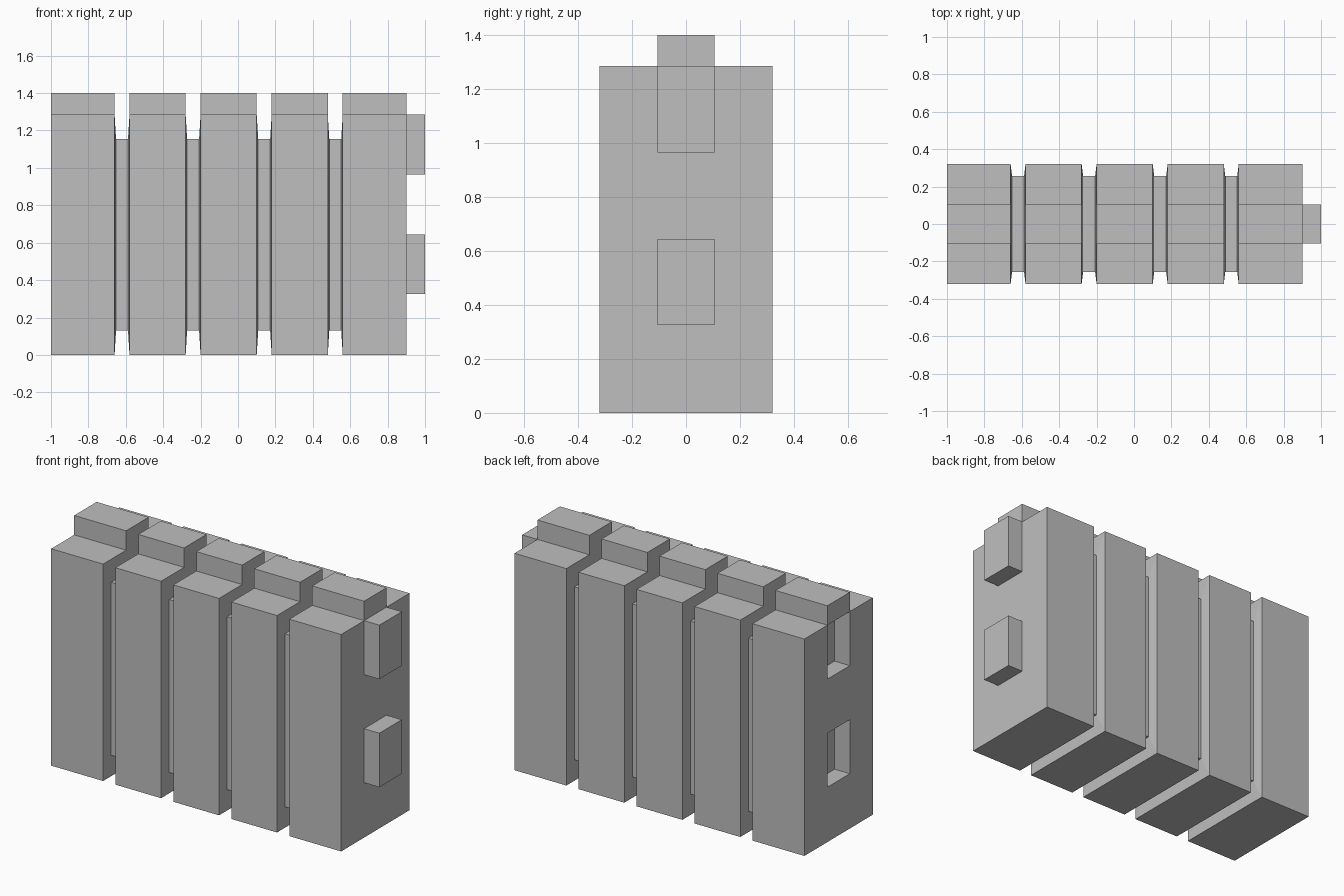
import bpy
import bmesh

if "Cube" in bpy.data.objects:
    bpy.data.objects.remove(bpy.data.objects["Cube"])

HALF_Y, TOP = 0.32, 1.285            # main block section
CORE_Y, CORE_Z = 0.256, (0.13, 1.155)  # recessed core section
PEG_Y, RIDGE_TOP = 0.105, 1.4
LEFT, RIGHT, DEPTH = -1.0, 0.9, 0.1
SLANT = 0.008
GROOVES = [(-0.66 + 0.38 * i, -0.58 + 0.38 * i) for i in range(4)]
PEGS_Z = [(0.325, 0.645), (0.965, TOP)]

grey = bpy.data.materials.new("light grey")
grey.use_nodes = True
colour = (0.52, 0.52, 0.52, 1)
grey.diffuse_color = colour
grey.node_tree.nodes["Principled BSDF"].inputs["Base Color"].default_value = colour


def loft(name, sections):
    """Join rectangular sections (x, half width, bottom, top) along x."""
    bm = bmesh.new()
    rings = [[bm.verts.new((x, y, z)) for y, z in
              ((-w, low), (w, low), (w, high), (-w, high))]
             for x, w, low, high in sections]
    for a, b in zip(rings, rings[1:]):
        for i in range(4):
            j = (i + 1) % 4
            bm.faces.new((a[i], a[j], b[j], b[i]))
    bm.faces.new(rings[0])
    bm.faces.new(rings[-1])
    bmesh.ops.recalc_face_normals(bm, faces=bm.faces)
    mesh = bpy.data.meshes.new(name)
    bm.to_mesh(mesh)
    bm.free()
    mesh.materials.append(grey)
    obj = bpy.data.objects.new(name, mesh)
    bpy.context.collection.objects.link(obj)
    return obj


def box(name, x0, x1, w, low, high):
    return loft(name, [(x0, w, low, high), (x1, w, low, high)])


# Body: five slabs joined by a recessed core
sections = [(LEFT, HALF_Y, 0, TOP)]
for a, b in GROOVES:
    sections += [(a, HALF_Y, 0, TOP),
                 (a + SLANT, CORE_Y, *CORE_Z),
                 (b - SLANT, CORE_Y, *CORE_Z),
                 (b, HALF_Y, 0, TOP)]
sections.append((RIGHT, HALF_Y, 0, TOP))
body = loft("body", sections)

# Ridge block on top of each slab
starts = [LEFT] + [b for a, b in GROOVES]
ends = [a for a, b in GROOVES] + [RIGHT]
for i, (x0, x1) in enumerate(zip(starts, ends), 1):
    box(f"top_ridge_{i}", x0, x1, PEG_Y, TOP, RIDGE_TOP)

# Pegs on one end, matching sockets in the other
for label, (low, high) in zip(("lower", "upper"), PEGS_Z):
    box(f"{label}_peg", RIGHT, RIGHT + DEPTH, PEG_Y, low, high)
    # the upper socket is roofed by the ridge above it
    cut_top = high + 0.05 if label == "upper" else high
    cutter = box(f"{label}_socket_cutter", LEFT - DEPTH, LEFT + DEPTH,
                 PEG_Y, low, cut_top)
    cutter.hide_render = True
    cutter.hide_viewport = True
    cut = body.modifiers.new(f"{label}_socket", 'BOOLEAN')
    cut.operation = 'DIFFERENCE'
    cut.solver = 'EXACT'
    cut.object = cutter
